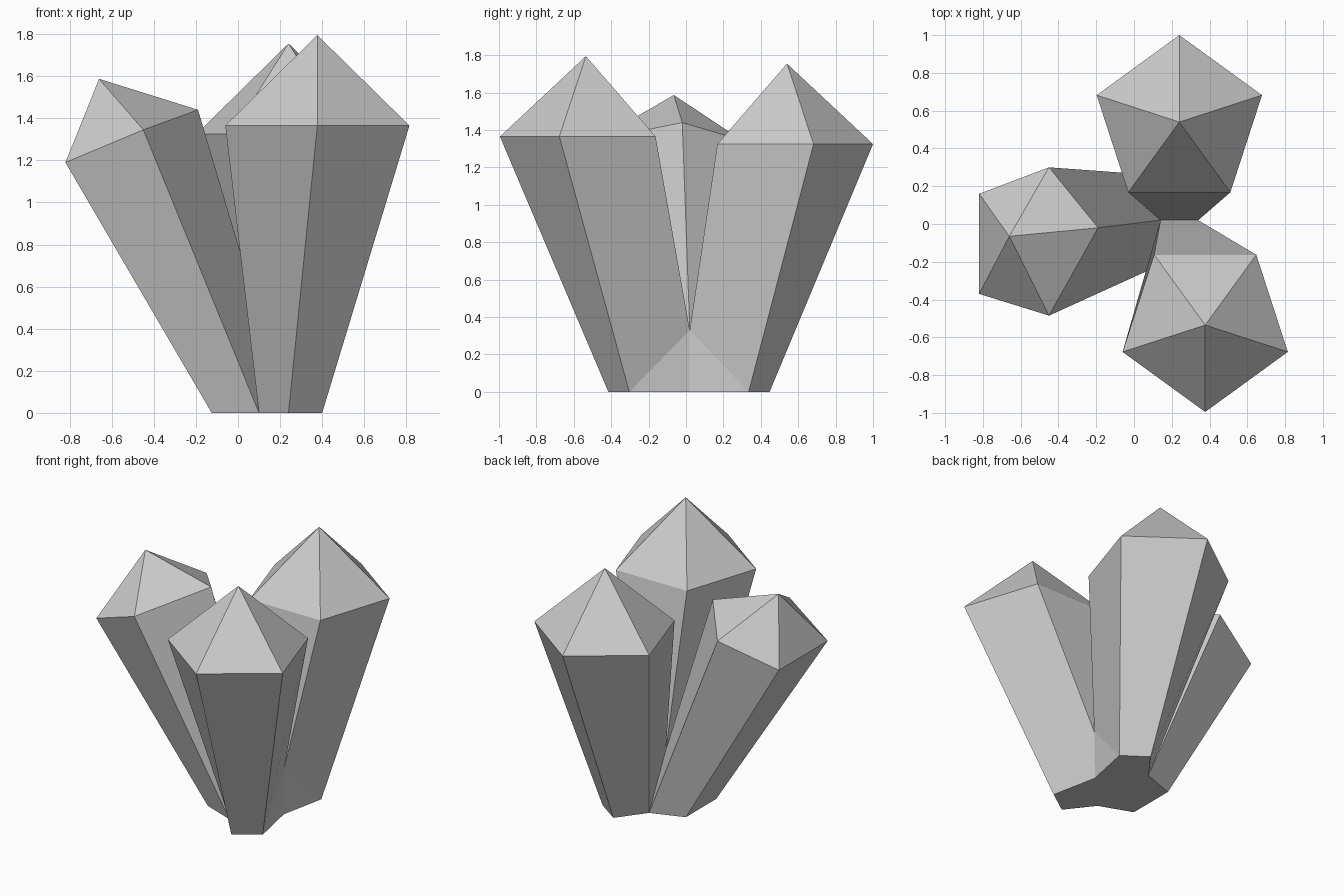
import bpy
from math import sin, cos, radians

if "Cube" in bpy.data.objects:
    bpy.data.objects.remove(bpy.data.objects["Cube"])

# Shared foot points where the crystals meet
HUB = (0.14, 0.02, 0.33)
SADDLE = (0.34, 0.02, 0.33)
NOTCH = (0.335, 0.02, 0)
VALLEY_BACK = (0.10, 0.26, 0)
VALLEY_FRONT = (0.10, -0.235, 0)
BACK_FOOT = [(0.40, 0.335, 0), (0.24, 0.447, 0)]
LEFT_FOOT = [(-0.125, 0.18, 0), (-0.125, -0.15, 0)]
FRONT_FOOT = [(0.24, -0.415, 0), (0.40, -0.303, 0)]


def add_mesh(name, verts, faces):
    mesh = bpy.data.meshes.new(name)
    mesh.from_pydata(verts, [], faces)
    mesh.update()
    obj = bpy.data.objects.new(name, mesh)
    bpy.context.collection.objects.link(obj)
    return obj


def pentagon(x, y, z, start, r=0.46):
    angles = [radians(start + 72 * i) for i in range(5)]
    return [(x + r * cos(a), y + r * sin(a), z) for a in angles]


def crystal(name, foot, shoulder, tip):
    """Five flaring sides from foot to shoulder, closed by a pointed cap."""
    faces = []
    for i in range(5):
        j = (i + 1) % 5
        faces += [(i, j, j + 5, i + 5), (i + 5, j + 5, 10)]
    return add_mesh(name, foot + shoulder + [tip], faces)


# Back crystal
crystal("back_crystal",
        [BACK_FOOT[1], VALLEY_BACK, HUB, SADDLE, BACK_FOOT[0]],
        pentagon(0.24, 0.54, 1.325, 90), (0.24, 0.54, 1.755))

# Front crystal
crystal("front_crystal",
        FRONT_FOOT + [SADDLE, HUB, VALLEY_FRONT],
        pentagon(0.377, -0.535, 1.365, -90), (0.377, -0.535, 1.795))

# Left crystal, with a tilted cap
crystal("left_crystal",
        LEFT_FOOT + [VALLEY_FRONT, HUB, VALLEY_BACK],
        [(-0.82, 0.16, 1.19), (-0.82, -0.37, 1.19), (-0.45, -0.485, 1.345),
         (-0.19, -0.02, 1.44), (-0.45, 0.30, 1.345)],
        (-0.66, -0.065, 1.587))

# Flat underside and the small web between the front and back crystals
outline = (FRONT_FOOT + [NOTCH] + BACK_FOOT + [VALLEY_BACK] + LEFT_FOOT
           + [VALLEY_FRONT])
add_mesh("base", outline + [SADDLE],
         [tuple(reversed(range(9))), (1, 2, 9), (2, 3, 9)])
